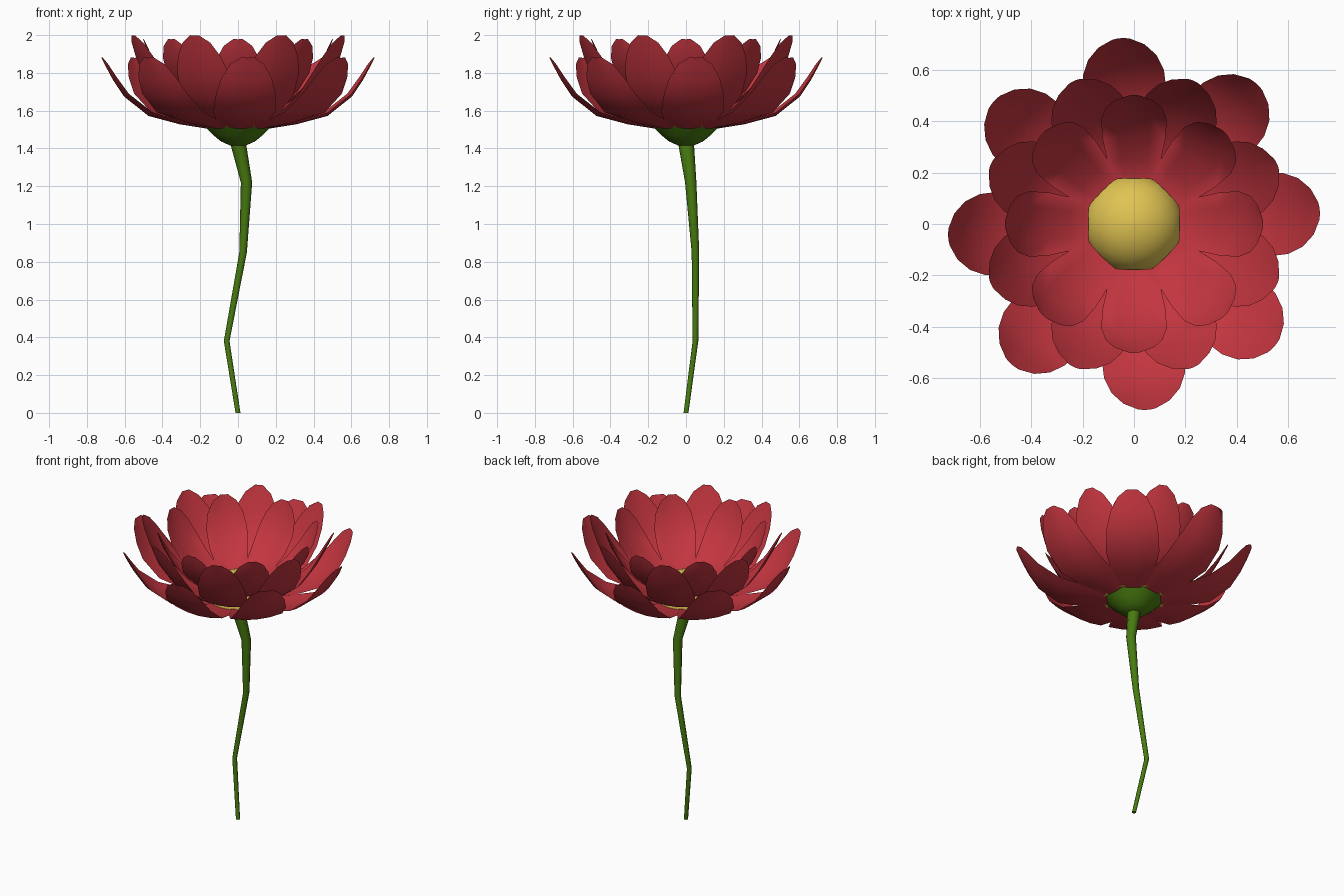
import bpy, bmesh, math
from mathutils import Vector, Matrix

if "Cube" in bpy.data.objects:
    bpy.data.objects.remove(bpy.data.objects["Cube"])


def material(name, rgb):
    m = bpy.data.materials.new(name)
    m.diffuse_color = (*rgb, 1)
    m.use_nodes = True
    m.node_tree.nodes["Principled BSDF"].inputs["Base Color"].default_value = m.diffuse_color
    return m


RED = material("petal_red", (0.55, 0.036, 0.05))
GREEN = material("stem_green", (0.065, 0.2, 0.005))
YELLOW = material("centre_yellow", (0.75, 0.55, 0.085))


def finish(bm, name, mat, angle=50, thickness=0):
    if thickness:
        bmesh.ops.solidify(bm, geom=bm.faces[:], thickness=thickness)
    bmesh.ops.recalc_face_normals(bm, faces=bm.faces)
    mesh = bpy.data.meshes.new(name)
    bm.to_mesh(mesh)
    bm.free()
    mesh.materials.append(mat)
    ob = bpy.data.objects.new(name, mesh)
    bpy.context.collection.objects.link(ob)
    bpy.ops.object.select_all(action='DESELECT')
    ob.select_set(True)
    bpy.context.view_layer.objects.active = ob
    bpy.ops.object.shade_smooth_by_angle(angle=math.radians(angle))
    return ob


def rings(name, mat, sections, sides):
    """Closed skin through horizontal rings given as (x, y, z, radius)."""
    bm = bmesh.new()
    loops = []
    for x, y, z, r in sections:
        loops.append([bm.verts.new((x + r * math.cos(2 * math.pi * i / sides),
                                    y + r * math.sin(2 * math.pi * i / sides), z))
                      for i in range(sides)])
    for a, b in zip(loops, loops[1:]):
        for i in range(sides):
            j = (i + 1) % sides
            bm.faces.new((a[i], a[j], b[j], b[i]))
    bm.faces.new(loops[0][::-1])
    bm.faces.new(loops[-1])
    return finish(bm, name, mat)


COLUMNS = [-1, -0.5, 0, 0.5, 1]


def petal_layer(name, profile, offset, cup=0.13, count=8):
    """Whorl of petals; profile rows are (radius, height, half width)."""
    bm = bmesh.new()
    for k in range(count):
        turn = Matrix.Rotation(math.radians(offset + 360 * k / count), 3, 'Z')
        grid = []
        for i, (x, z, w) in enumerate(profile):
            a, b = profile[max(i - 1, 0)], profile[min(i + 1, len(profile) - 1)]
            t = Vector((b[0] - a[0], 0, b[1] - a[1])).normalized()
            inward = Vector((-t.z, 0, t.x))
            grid.append([bm.verts.new(turn @ (Vector((x, v * w, z)) + inward * (cup * w * v * v)))
                         for v in COLUMNS])
        for r0, r1 in zip(grid, grid[1:]):
            for j in range(len(COLUMNS) - 1):
                bm.faces.new((r0[j], r1[j], r1[j + 1], r0[j + 1]))
    return finish(bm, name, RED, thickness=0.007)


# Three whorls of eight petals
petal_layer("outer_petals", [(0.165, 1.505, 0.078), (0.31, 1.528, 0.135), (0.475, 1.572, 0.165),
                             (0.605, 1.675, 0.158), (0.665, 1.765, 0.133),
                             (0.705, 1.84, 0.09), (0.725, 1.88, 0.035)], 4)
petal_layer("middle_petals", [(0.17, 1.535, 0.078), (0.3, 1.58, 0.122), (0.42, 1.67, 0.152),
                              (0.5, 1.785, 0.148), (0.55, 1.88, 0.122),
                              (0.585, 1.955, 0.08), (0.604, 1.998, 0.025)], 22.5)
petal_layer("inner_petals", [(0.178, 1.59, 0.076), (0.25, 1.63, 0.103), (0.34, 1.695, 0.122),
                             (0.42, 1.79, 0.128), (0.465, 1.875, 0.11),
                             (0.49, 1.94, 0.075), (0.502, 1.978, 0.025)], 0)

# Kinked stem, thicker towards the flower
rings("stem", GREEN, [(0, 0, 0, 0.013), (-0.06, 0.05, 0.38, 0.015),
                      (0.027, 0.05, 0.85, 0.02), (0.045, 0.025, 1.22, 0.03),
                      (0, 0, 1.43, 0.042)], 8)

# Green cup under the petals
rings("calyx", GREEN, [(0, 0, 1.415, 0.04), (0, 0, 1.437, 0.09), (0, 0, 1.47, 0.13),
                       (0, 0, 1.5, 0.16), (0, 0, 1.515, 0.175)], 24)

# Yellow dome in the middle
dome = []
for i in range(8):
    a = math.radians(12.5 * i)
    dome.append((0, 0, 1.512 + 0.17 * math.sin(a), max(0.192 * math.cos(a), 0.008)))
rings("flower_centre", YELLOW, dome, 24)
